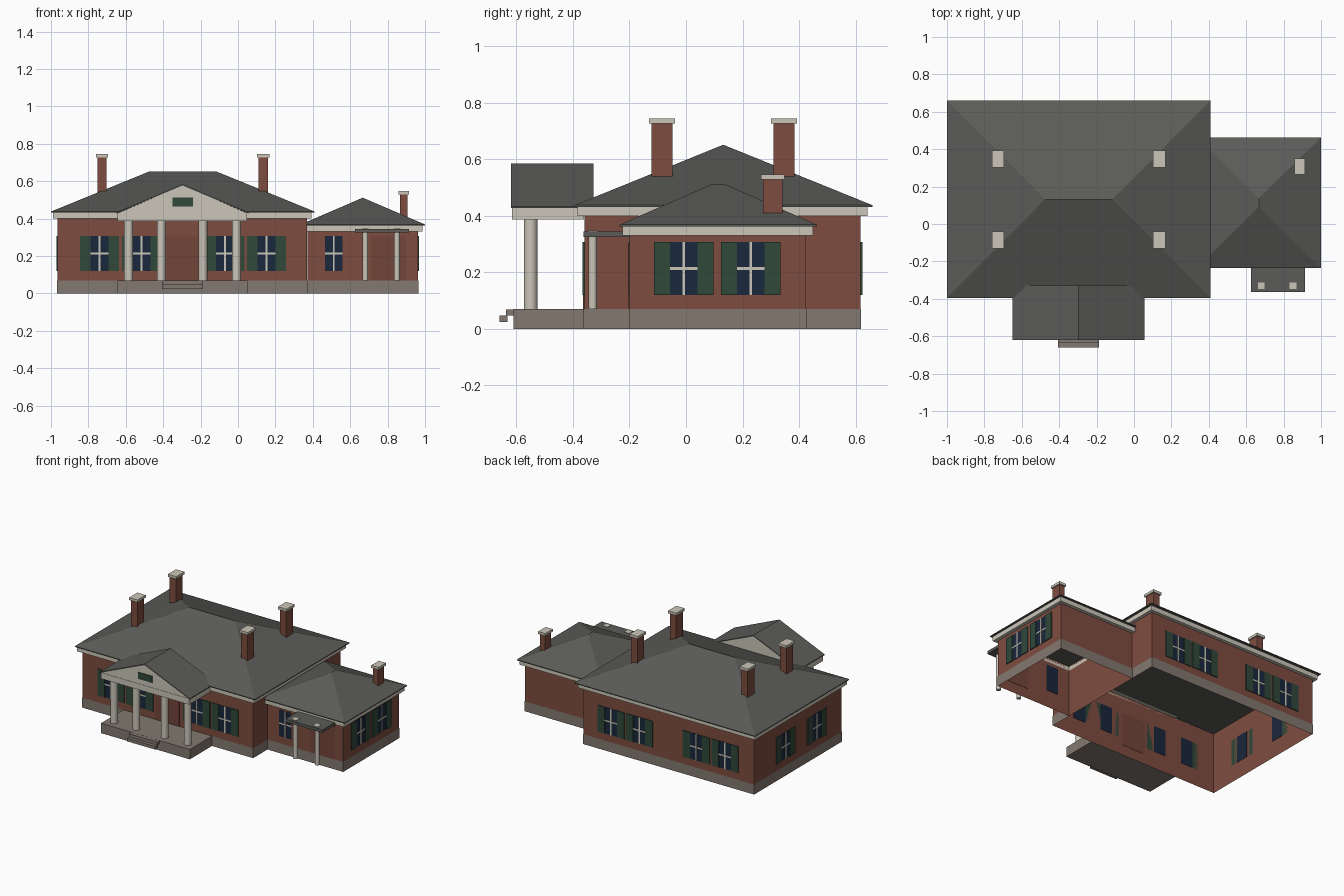
import bpy, bmesh, math
from mathutils import Vector

cube = bpy.data.objects.get("Cube")
if cube:
    bpy.data.objects.remove(cube, do_unlink=True)


def material(name, rgb):
    m = bpy.data.materials.new(name)
    m.use_nodes = True
    m.diffuse_color = (*rgb, 1)
    bsdf = m.node_tree.nodes["Principled BSDF"]
    bsdf.inputs["Base Color"].default_value = (*rgb, 1)
    bsdf.inputs["Roughness"].default_value = 0.9
    return m


BRICK = material("brick", (0.21, 0.073, 0.05))
STONE = material("foundation_stone", (0.225, 0.19, 0.16))
CREAM = material("cream_trim", (0.60, 0.565, 0.485))
SLATE = material("roof_slate", (0.105, 0.105, 0.098))
GREEN = material("shutter_green", (0.03, 0.065, 0.042))
GLASS = material("window_glass", (0.01, 0.02, 0.045))
WOOD = material("door_wood", (0.17, 0.06, 0.042))


def finish(name, bm, mats):
    bmesh.ops.recalc_face_normals(bm, faces=bm.faces)
    mesh = bpy.data.meshes.new(name)
    bm.to_mesh(mesh)
    bm.free()
    for m in mats:
        mesh.materials.append(m)
    ob = bpy.data.objects.new(name, mesh)
    bpy.context.collection.objects.link(ob)
    return ob


def add_box(bm, lo, hi, index=0):
    """Axis-aligned box between two corners."""
    lo, hi = Vector(lo), Vector(hi)
    made = bmesh.ops.create_cube(bm, size=1)["verts"]
    for v in made:
        v.co = (lo + hi) / 2 + v.co * (hi - lo)
    for f in {f for v in made for f in v.link_faces}:
        f.material_index = index


def box(name, lo, hi, mat):
    bm = bmesh.new()
    add_box(bm, lo, hi)
    return finish(name, bm, [mat])


def ring(bm, rect, z, grow=0):
    x0, x1, y0, y1 = rect
    return [bm.verts.new(c) for c in (
        (x0 - grow, y0 - grow, z), (x1 + grow, y0 - grow, z),
        (x1 + grow, y1 + grow, z), (x0 - grow, y1 + grow, z))]


def bridge(bm, a, b):
    for i in range(4):
        j = (i + 1) % 4
        bm.faces.new((a[i], a[j], b[j], b[i]))


def shell(name, rect, z0, z1, mat, grow=0):
    """Four walls, open above and below."""
    bm = bmesh.new()
    bridge(bm, ring(bm, rect, z0, grow), ring(bm, rect, z1, grow))
    return finish(name, bm, [mat])


def frame(name, rect, z0, z1, grow, mat):
    """Solid band that runs round the top of the walls."""
    bm = bmesh.new()
    loops = [ring(bm, rect, z, g) for z, g in
             ((z0, 0), (z0, grow), (z1, grow), (z1, 0))]
    for k in range(4):
        bridge(bm, loops[k], loops[(k + 1) % 4])
    return finish(name, bm, [mat])


def hip_roof(name, rect, z0, z1, ridge_a, ridge_b, lip=0.006):
    """Hipped roof with a thin eave edge and a closed soffit."""
    bm = bmesh.new()
    low, top = ring(bm, rect, z0), ring(bm, rect, z0 + lip)
    bm.faces.new(low)
    bridge(bm, low, top)
    a, b = (bm.verts.new((*p, z1)) for p in (ridge_a, ridge_b))
    if ridge_a[1] == ridge_b[1]:      # ridge along x
        ends, sides = ((3, 0, a), (1, 2, b)), ((0, 1, b, a), (2, 3, a, b))
    else:                             # ridge along y
        ends, sides = ((0, 1, a), (2, 3, b)), ((1, 2, b, a), (3, 0, a, b))
    for i, j, p in ends:
        bm.faces.new((top[i], top[j], p))
    for i, j, p, q in sides:
        bm.faces.new((top[i], top[j], p, q))
    return finish(name, bm, [SLATE])


def prism(name, profile, y0, y1, mat):
    """Extrude an x-z profile along y."""
    bm = bmesh.new()
    face = bm.faces.new([bm.verts.new((x, y0, z)) for x, z in profile])
    out = bmesh.ops.extrude_face_region(bm, geom=[face])["geom"]
    verts = [g for g in out if isinstance(g, bmesh.types.BMVert)]
    bmesh.ops.translate(bm, verts=verts, vec=(0, y1 - y0, 0))
    return finish(name, bm, [mat])


def column(name, x, y, radius, z0, z1):
    bm = bmesh.new()
    made = bmesh.ops.create_cone(bm, cap_ends=True, segments=24, radius1=radius,
                                 radius2=radius, depth=z1 - z0)["verts"]
    bmesh.ops.translate(bm, verts=made, vec=(x, y, (z0 + z1) / 2))
    ob = finish(name, bm, [CREAM])
    bpy.context.view_layer.objects.active = ob
    ob.select_set(True)
    bpy.ops.object.shade_smooth_by_angle(angle=math.radians(40))
    ob.select_set(False)


def window(name, axis, plane, out, u, shutters=True):
    """Glass, glazing bars and shutters on a wall that faces out along axis."""
    bm = bmesh.new()

    def plate(u0, u1, z0, z1, d0, d1, index):
        d0, d1 = sorted((plane + out * d0, plane + out * d1))
        if axis == "x":
            add_box(bm, (d0, u + u0, z0), (d1, u + u1, z1), index)
        else:
            add_box(bm, (u + u0, d0, z0), (u + u1, d1, z1), index)

    sill, head, half = 0.12, 0.307, 0.048
    mid = (sill + head) / 2
    plate(-half, half, sill, head, -0.002, 0.002, 0)
    plate(-0.005, 0.005, sill, head, 0.0, 0.005, 1)
    plate(-half, half, mid - 0.005, mid + 0.005, 0.0, 0.0045, 1)
    if shutters:
        for s in (-1, 1):
            a, b = sorted((s * half, s * (half + 0.057)))
            plate(a, b, sill, head, 0.0, 0.006, 2)
    finish(name, bm, [GLASS, CREAM, GREEN])


# Main block and side wing: walls, foundations, trim and roofs
main = (-0.965, 0.37, -0.36, 0.618)
wing = (0.372, 0.963, -0.2, 0.425)
for label, rect, eave in (("main", main, 0.432), ("wing", wing, 0.363)):
    shell(label + "_walls", rect, 0, eave, BRICK)
    shell(label + "_foundation", rect, 0, 0.07, STONE, 0.002)
    frame(label + "_fascia", rect, eave - 0.032, eave, 0.024, CREAM)
hip_roof("main_roof", (-1, 0.41, -0.395, 0.66), 0.432, 0.652,
         (-0.475, 0.132), (-0.115, 0.132))
hip_roof("wing_roof", (0.335, 1, -0.235, 0.463), 0.363, 0.512,
         (0.667, 0.09), (0.667, 0.138))

# Chimneys with overhanging caps
chimneys = [(x, y, 0.05, 0.075, 0.45, 0.745) for x in (-0.727, 0.135) for y in (-0.085, 0.347)]
chimneys.append((0.885, 0.307, 0.04, 0.068, 0.37, 0.547))
for i, (x, y, w, d, z0, z1) in enumerate(chimneys, 1):
    neck = z1 - 0.018
    box(f"chimney_{i}", (x - w / 2, y - d / 2, z0), (x + w / 2, y + d / 2, neck), BRICK)
    w, d = w / 2 + 0.008, d / 2 + 0.008
    box(f"chimney_cap_{i}", (x - w, y - d, neck), (x + w, y + d, z1), CREAM)

# Windows
for i, x in enumerate((-0.74, -0.515, -0.07, 0.152), 1):
    window(f"front_window_{i}", "y", main[2], -1, x)
    window(f"back_window_{i}", "y", main[3], 1, x)
for i, y in enumerate((-0.08, 0.27), 1):
    window(f"right_window_{i}", "x", main[0], -1, y)
for i, y in enumerate((-0.008, 0.229), 1):
    window(f"wing_side_window_{i}", "x", wing[1], 1, y)
window("wing_front_window", "y", wing[2], -1, 0.512, shutters=False)

# Doors
box("front_door", (-0.39, -0.364, 0.07), (-0.205, -0.358, 0.305), WOOD)
box("wing_door", (0.71, -0.204, 0.07), (0.90, -0.198, 0.305), WOOD)

# Entrance portico: floor, steps, columns, beam, pediment and roof
mid = -0.297
box("portico_floor", (-0.645, -0.61, 0), (0.05, -0.362, 0.07), STONE)
box("upper_step", (-0.405, -0.637, 0.047), (-0.187, -0.61, 0.0695), STONE)
box("lower_step", (-0.405, -0.66, 0.025), (-0.187, -0.632, 0.047), STONE)
for i, x in enumerate((-0.585, -0.41, -0.188, -0.008), 1):
    column(f"portico_column_{i}", x, -0.55, 0.024, 0.07, 0.392)
box("portico_beam", (-0.643, -0.615, 0.388), (0.049, -0.361, 0.43), CREAM)
prism("pediment", [(mid - 0.345, 0.43), (mid + 0.345, 0.43), (mid, 0.578)],
      -0.613, -0.335, CREAM)
prism("portico_roof", [(mid - 0.353, 0.428), (mid, 0.577), (mid + 0.353, 0.428),
                       (mid + 0.353, 0.434), (mid, 0.585), (mid - 0.353, 0.434)],
      -0.62, -0.328, SLATE)
box("pediment_vent", (-0.35, -0.618, 0.466), (-0.24, -0.612, 0.512), GREEN)

# Wing porch: flat canopy on two posts
box("porch_canopy", (0.625, -0.363, 0.325), (0.915, -0.2, 0.345), SLATE)
for i, x in enumerate((0.681, 0.85), 1):
    column(f"porch_post_{i}", x, -0.33, 0.015, 0.07, 0.326)
    box(f"porch_post_cap_{i}", (x - 0.018, -0.348, 0.344),
        (x + 0.018, -0.312, 0.348), CREAM)
